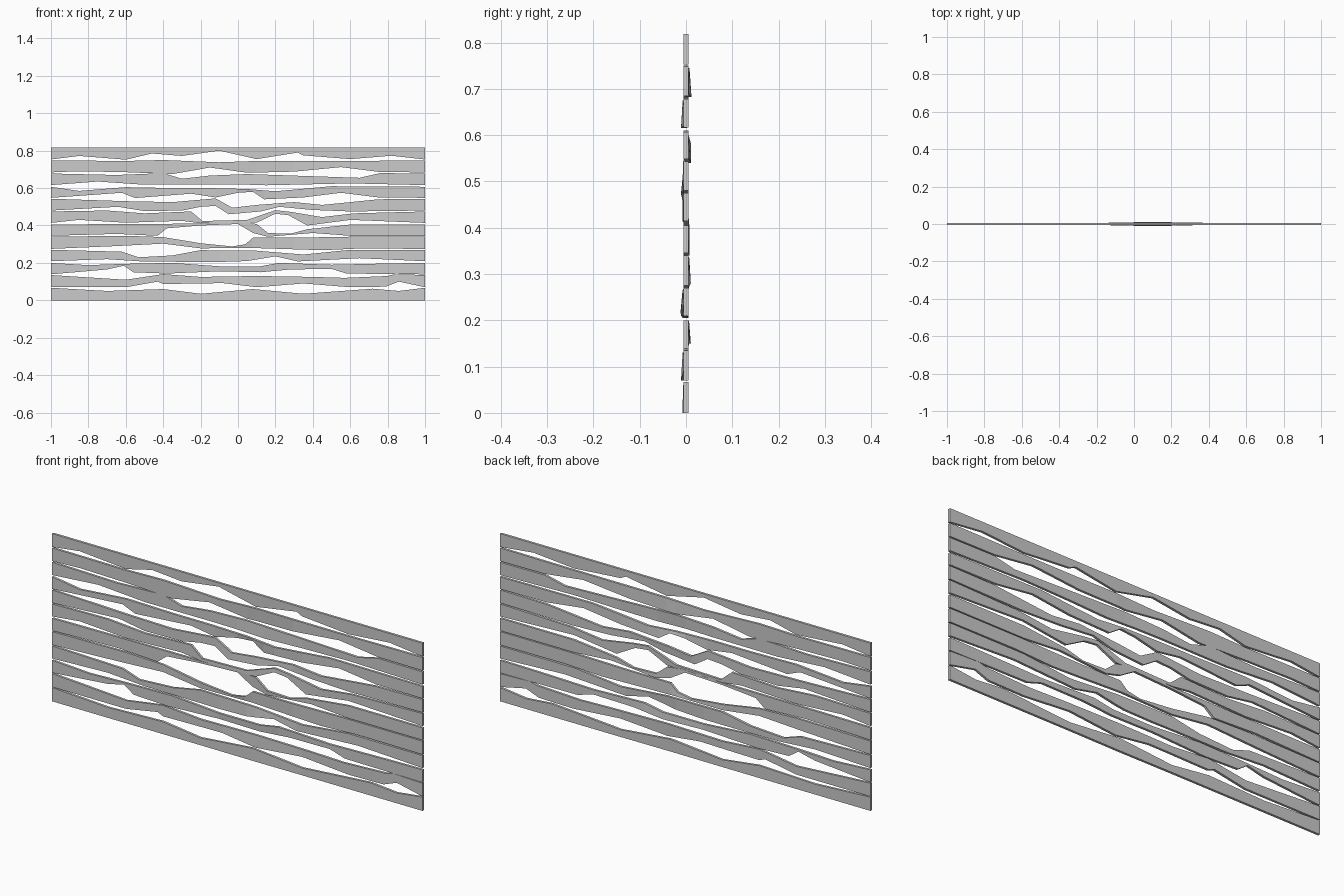
import bpy, bmesh

HALF = 0.0058   # half thickness of a board


def height(line, x):
    """Height of a polyline edge at x."""
    for (x0, z0), (x1, z1) in zip(line, line[1:]):
        if x0 <= x <= x1:
            return z0 + (z1 - z0) * (x - x0) / (x1 - x0)
    return line[-1][1]


def board(number, ends, bottom, top, bow):
    """Wavy-edged board from x=-1 to 1; bow pushes its middle out of plane."""
    lo = [(-1, ends[0])] + bottom + [(1, ends[0])]
    hi = [(-1, ends[1])] + top + [(1, ends[1])]
    xs = sorted({p[0] for p in lo + hi})
    bm = bmesh.new()
    rings = []
    for x in xs:
        z0, z1 = height(lo, x), height(hi, x)
        z1 = max(z1, z0 + 0.006)
        off = bow * max(0, 1 - abs(x - 0.1) / 0.25)
        rings.append([bm.verts.new(c) for c in (
            (x, -HALF + off, z0), (x, HALF + off, z0),
            (x, HALF + off * 0.3, z1), (x, -HALF + off * 0.3, z1))])
    for a, b in zip(rings, rings[1:]):
        for i in range(4):
            j = (i + 1) % 4
            bm.faces.new((a[i], a[j], b[j], b[i]))
    bm.faces.new(rings[0])
    bm.faces.new(rings[-1])
    bmesh.ops.recalc_face_normals(bm, faces=bm.faces)
    mesh = bpy.data.meshes.new(f"board_{number:02d}")
    bm.to_mesh(mesh)
    bm.free()
    bpy.context.collection.objects.link(bpy.data.objects.new(mesh.name, mesh))


# lower boards
board(1, (0, .067), [],
      [(-.7, .05), (-.4, .06), (-.2, .035), (.08, .06), (.35, .035), (.72, .062), (.86, .05)], -.002)
board(2, (.07, .135),
      [(-.6, .07), (-.43, .1), (-.4, .087), (-.08, .092), (.1, .07), (.35, .09), (.6, .07), (.79, .073), (.86, .1)],
      [(-.6, .11), (-.4, .14), (-.2, .125), (.1, .13), (.4, .125), (.57, .12), (.8, .13), (.84, .14)], -.005)
board(3, (.139, .2),
      [(-.7, .165), (-.61, .185), (-.56, .15), (-.38, .143), (-.1, .155), (.12, .15), (.28, .165), (.5, .168), (.58, .143)],
      [(-.8, .188), (-.6, .195), (-.35, .2), (-.1, .182), (.12, .182), (.22, .2), (.5, .19), (.8, .197)], .005)
board(4, (.209, .27),
      [(-.7, .22), (-.5, .207), (-.1, .205), (.05, .21), (.2, .235), (.32, .208), (.65, .225)],
      [(-.62, .26), (-.53, .23), (-.35, .24), (-.2, .268), (.1, .265), (.35, .245), (.6, .27)], -.006)
board(5, (.275, .34),
      [(-.65, .29), (-.4, .303), (-.2, .278), (.07, .28), (.45, .268), (.65, .277)],
      [(-.6, .345), (-.4, .338), (-.2, .305), (-.03, .288), (.04, .3), (.08, .335), (.3, .335), (.6, .34)], .005)

# middle boards, pulled apart around the large openings
board(6, (.345, .405),
      [(-.65, .355), (-.43, .345), (-.38, .385), (-.2, .4), (0, .408), (.08, .36), (.16, .34), (.4, .36), (.6, .345)],
      [(-.65, .408), (-.2, .41), (.02, .42), (.1, .408), (.16, .36), (.28, .345), (.37, .38), (.6, .405)], .002)
board(7, (.414, .475),
      [(-.85, .43), (-.6, .415), (-.3, .425), (-.2, .412), (.1, .415), (.2, .463), (.27, .455), (.37, .4), (.6, .43)],
      [(-.7, .48), (-.5, .465), (-.25, .475), (-.19, .424), (.05, .43), (.2, .482), (.28, .473), (.45, .445), (.62, .465)], -.002)
board(8, (.48, .543),
      [(-.64, .5), (-.5, .477), (-.3, .48), (-.2, .5), (-.12, .505), (-.05, .46), (.12, .475), (.22, .5), (.4, .483), (.6, .475)],
      [(-.6, .53), (-.35, .525), (-.12, .545), (-.03, .495), (.1, .51), (.3, .525), (.45, .51), (.75, .54)], -.005)
board(9, (.548, .607),
      [(-.62, .575), (-.55, .547), (-.25, .57), (-.12, .55), (0, .575), (.08, .58), (.14, .54), (.35, .55), (.55, .575), (.75, .55)],
      [(-.85, .585), (-.6, .605), (-.35, .6), (-.15, .6), (.05, .595), (.2, .583), (.5, .61)], .006)

# upper boards
board(10, (.616, .678),
      [(-.75, .635), (-.5, .618), (0, .62), (.15, .615), (.6, .625)],
      [(-.65, .67), (-.4, .68), (-.3, .65), (-.15, .667), (.05, .675), (.35, .665), (.65, .655), (.76, .68)], -.006)
board(11, (.684, .748),
      [(-.85, .69), (-.6, .685), (-.35, .675), (-.15, .71), (.05, .682), (.3, .688), (.55, .712), (.76, .686)],
      [(-.6, .745), (-.4, .75), (-.1, .738), (.1, .745), (.6, .745)], .006)
board(12, (.753, .818),
      [(-.85, .772), (-.6, .752), (-.46, .785), (-.3, .772), (-.1, .8), (.1, .755), (.32, .79), (.35, .775), (.6, .755), (.82, .773)],
      [], 0)
